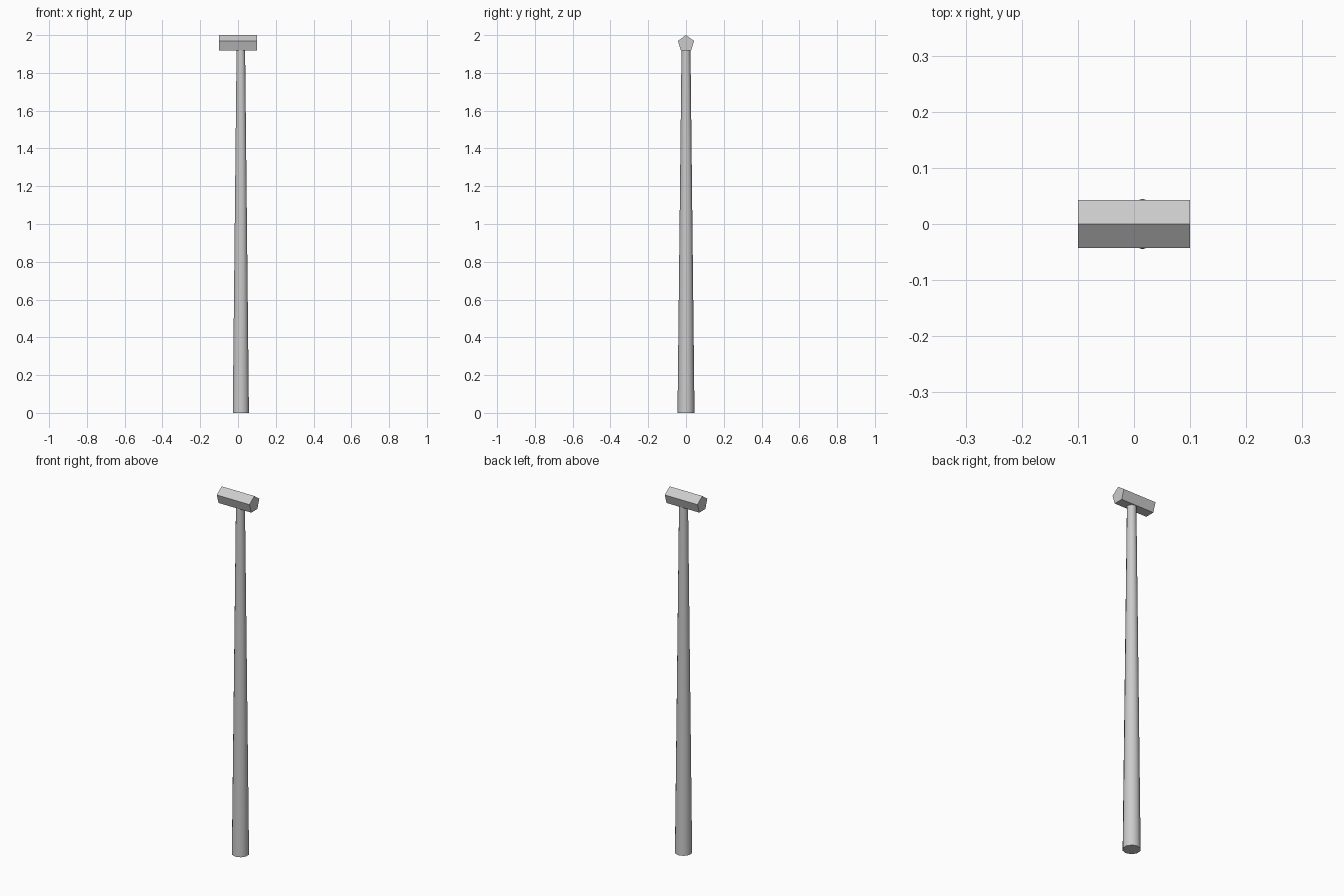
import bpy
import math

if "Cube" in bpy.data.objects:
    bpy.data.objects.remove(bpy.data.objects["Cube"])

HEAD_R = 0.0452
HEAD_Z = 2.0 - HEAD_R


def shade(obj):
    bpy.ops.object.select_all(action='DESELECT')
    obj.select_set(True)
    bpy.context.view_layer.objects.active = obj
    bpy.ops.object.shade_smooth_by_angle(angle=math.radians(40))


# Handle: tapered shaft, set slightly off centre, ending inside the head
top_z = 1.94
bpy.ops.mesh.primitive_cone_add(vertices=10, radius1=0.045, radius2=0.0235,
                                depth=top_z, location=(0.015, 0, top_z / 2))
handle = bpy.context.object
handle.name = "handle"
shade(handle)

# Head: five-sided bar lying along x with a ridge on top
bpy.ops.mesh.primitive_cylinder_add(vertices=5, radius=HEAD_R, depth=0.2)
head = bpy.context.object
head.name = "hammer_head"
head.rotation_euler = (math.pi / 2, 0, math.pi / 2)
head.location = (0, 0, HEAD_Z)
bpy.ops.object.transform_apply(location=False, rotation=True, scale=False)
